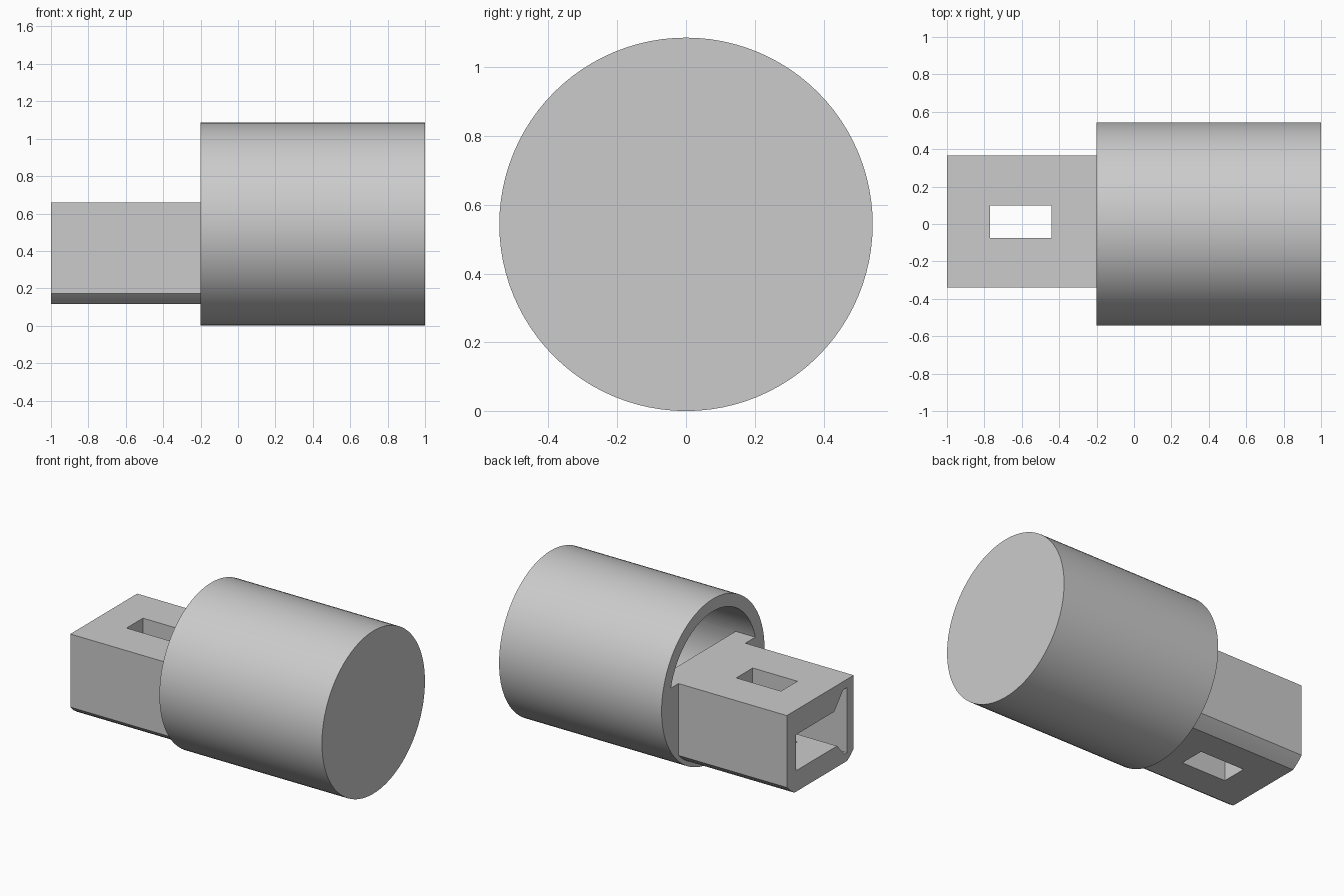
import bpy, bmesh
from math import sin, cos, asin, pi, radians

cube = bpy.data.objects.get("Cube")
if cube:
    bpy.data.objects.remove(cube, do_unlink=True)

grey = bpy.data.materials.new("plain_grey")
grey.use_nodes = True
COLOUR = (0.6, 0.6, 0.6, 1)
grey.diffuse_color = COLOUR
grey.node_tree.nodes["Principled BSDF"].inputs["Base Color"].default_value = COLOUR

AXIS_Z = 0.543   # height of the barrel's axis
RADIUS = 0.543
BORE = 0.46
SHELF_Z = 0.66   # top of the block and of the plug


def extrude(name, points, start, depth, axis="x"):
    """Extrude a (y, z) outline along x, or an (x, y) outline along z."""
    bm = bmesh.new()
    place = (lambda a, b: (start, a, b)) if axis == "x" else (lambda a, b: (a, b, start))
    face = bm.faces.new([bm.verts.new(place(a, b)) for a, b in points])
    out = bmesh.ops.extrude_face_region(bm, geom=[face])
    moved = [v for v in out["geom"] if isinstance(v, bmesh.types.BMVert)]
    bmesh.ops.translate(bm, verts=moved, vec=(depth, 0, 0) if axis == "x" else (0, 0, depth))
    bmesh.ops.recalc_face_normals(bm, faces=bm.faces)
    mesh = bpy.data.meshes.new(name)
    bm.to_mesh(mesh)
    bm.free()
    mesh.materials.append(grey)
    obj = bpy.data.objects.new(name, mesh)
    bpy.context.collection.objects.link(obj)
    return obj


def arc(radius, a0=0, a1=2 * pi, steps=96, closed=False):
    return [(radius * cos(a0 + (a1 - a0) * i / steps), AXIS_Z + radius * sin(a0 + (a1 - a0) * i / steps))
            for i in range(steps + closed)]


def combine(target, tool, operation):
    """Apply a boolean and discard the tool."""
    mod = target.modifiers.new(operation.lower(), "BOOLEAN")
    mod.object, mod.operation, mod.solver = tool, operation, "EXACT"
    bpy.context.view_layer.update()
    graph = bpy.context.evaluated_depsgraph_get()
    result = bpy.data.meshes.new_from_object(target.evaluated_get(graph))
    target.modifiers.clear()
    target.data = result
    bpy.data.objects.remove(tool, do_unlink=True)


# Barrel: closed at one end, bored from the other
body = extrude("connector_body", arc(RADIUS), -0.2, 1.2)
combine(body, extrude("bore", arc(BORE), -0.4, 1.32), "DIFFERENCE")

# Plug filling the lower part of the bore mouth
plug_radius = BORE + 0.03
tilt = asin((SHELF_Z - AXIS_Z) / plug_radius)
plug = arc(plug_radius, pi - tilt, 2 * pi + tilt, closed=True)
combine(body, extrude("plug", plug, -0.2, 0.145), "UNION")

# Block with rounded-off lower edges
block = [(0.365, SHELF_Z), (-0.34, SHELF_Z), (-0.34, 0.172), (-0.308, 0.14),
         (-0.27, 0.115), (0.285, 0.115), (0.328, 0.146), (0.365, 0.18)]
combine(body, extrude("block", block, -1, 0.88), "UNION")

# Keyed socket channel with a flared side
channel = [(0.27, 0.495), (-0.135, 0.495), (-0.23, 0.605), (-0.27, 0.605),
           (-0.27, 0.17), (-0.245, 0.17), (-0.165, 0.255), (0.27, 0.255)]
combine(body, extrude("channel", channel, -1.1, 1.12), "DIFFERENCE")

# Latch window through the block
window = [(-0.77, -0.075), (-0.44, -0.075), (-0.44, 0.098), (-0.77, 0.098)]
combine(body, extrude("window", window, -0.1, 1, "z"), "DIFFERENCE")

# Smooth the round surfaces, keep the edges crisp
bpy.ops.object.select_all(action="DESELECT")
body.select_set(True)
bpy.context.view_layer.objects.active = body
bpy.ops.object.shade_smooth_by_angle(angle=radians(25))
